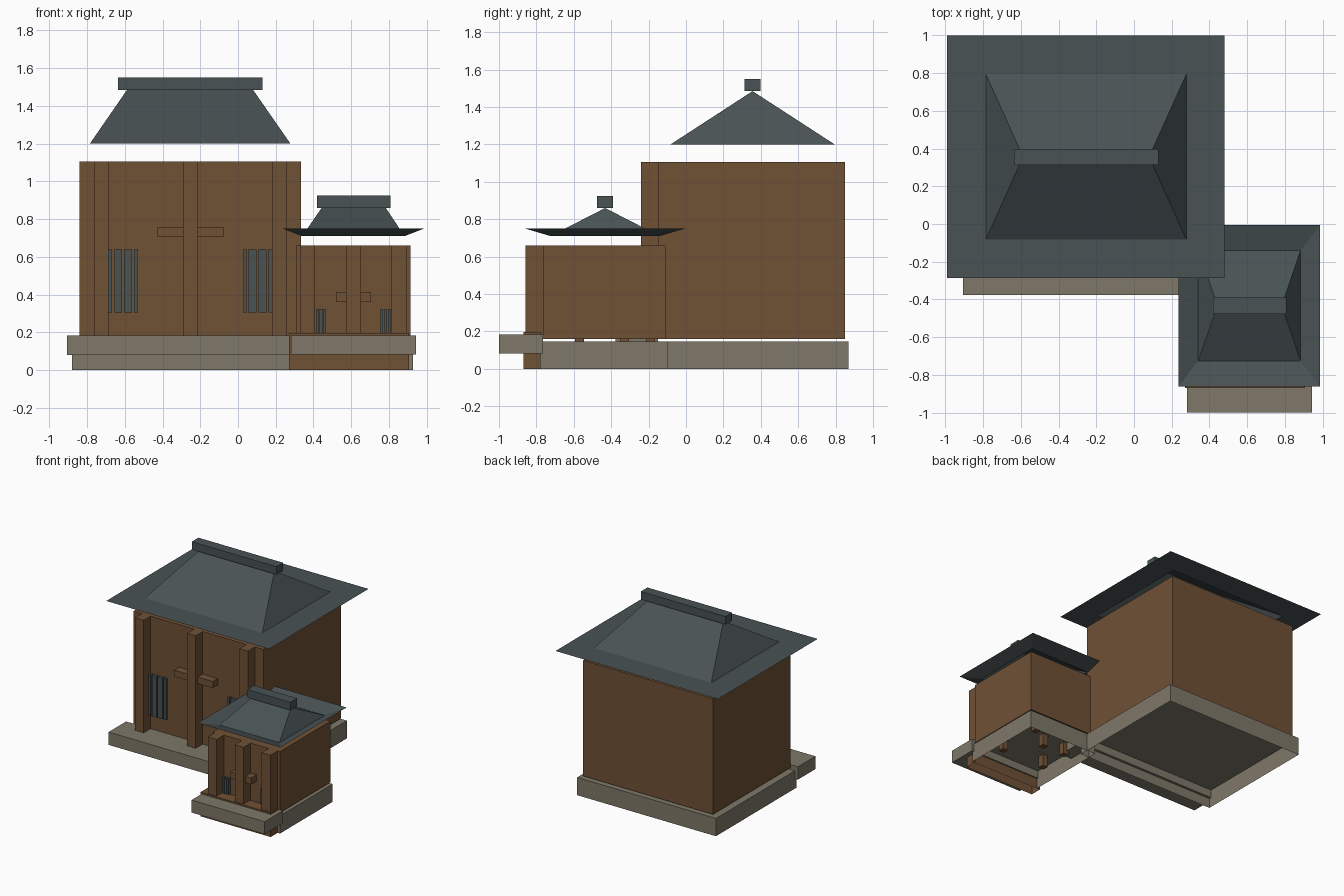
import bpy, bmesh

if "Cube" in bpy.data.objects:
    bpy.data.objects.remove(bpy.data.objects["Cube"])


def material(name, rgb):
    m = bpy.data.materials.new(name)
    m.diffuse_color = (*rgb, 1)
    m.use_nodes = True
    m.node_tree.nodes["Principled BSDF"].inputs["Base Color"].default_value = m.diffuse_color
    return m


WOOD = material("brown_wood", (0.160, 0.082, 0.036))
STONE = material("grey_stone", (0.210, 0.188, 0.140))
TILE = material("slate_tile", (0.066, 0.085, 0.088))


def finish(name, bm, mat):
    mesh = bpy.data.meshes.new(name)
    bm.to_mesh(mesh)
    bm.free()
    mesh.materials.append(mat)
    ob = bpy.data.objects.new(name, mesh)
    bpy.context.collection.objects.link(ob)
    return ob


def box(name, mat, x, y, z, open_bottom=False):
    """Box from (min, max) pairs, optionally without its bottom face."""
    bm = bmesh.new()
    bmesh.ops.create_cube(bm, size=1)
    for v in bm.verts:
        for i, (lo, hi) in enumerate((x, y, z)):
            v.co[i] = lo if v.co[i] < 0 else hi
    bm.normal_update()
    if open_bottom:
        down = [f for f in bm.faces if f.normal.z < -0.5]
        bmesh.ops.delete(bm, geom=down, context='FACES_ONLY')
    return finish(name, bm, mat)


def ring(bm, x, y, z):
    return [bm.verts.new((x[i], y[j], z)) for i, j in ((0, 0), (1, 0), (1, 1), (0, 1))]


def hip_roof(name, outer_x, outer_y, outer_z, inner_x, inner_y, inner_z, ridge_x, ridge_z):
    """Thin skirt of eaves around a hipped roof, open underneath."""
    bm = bmesh.new()
    a = ring(bm, outer_x, outer_y, outer_z)
    b = ring(bm, inner_x, inner_y, inner_z)
    for i in range(4):
        j = (i + 1) % 4
        bm.faces.new((a[i], a[j], b[j], b[i]))
    mid = sum(inner_y) / 2
    r0, r1 = (bm.verts.new((x, mid, ridge_z)) for x in ridge_x)
    bm.faces.new((b[0], b[1], r1, r0))
    bm.faces.new((b[1], b[2], r1))
    bm.faces.new((b[2], b[3], r0, r1))
    bm.faces.new((b[3], b[0], r0))
    return finish(name, bm, TILE)


def facade(prefix, cx, pillar_offset, pillar_w, pillar_y, z, bar_w, bar_y, bar_z,
           slats, slat_y, slat_z):
    """Three pillars, a cross bar and two mirrored slatted windows."""
    for n, off in (("left", -pillar_offset), ("middle", 0), ("right", pillar_offset)):
        x = cx + off
        box(f"{prefix}_pillar_{n}", WOOD, (x - pillar_w / 2, x + pillar_w / 2), pillar_y, z)
    box(f"{prefix}_door_bar", WOOD, (cx - bar_w / 2, cx + bar_w / 2), bar_y, bar_z)
    for side, s in (("left", -1), ("right", 1)):
        for k, (p, q) in enumerate(slats):
            xs = sorted((cx + s * p, cx + s * q))
            box(f"{prefix}_window_slat_{side}_{k}", TILE, xs, slat_y, slat_z)


# Large hall
box("hall_base", STONE, (-0.88, 0.375), (-0.17, 0.87), (0, 0.145), True)
box("hall_step", STONE, (-0.907, 0.40), (-0.376, -0.15), (0.08, 0.185))
box("hall_body", WOOD, (-0.84, 0.335), (-0.15, 0.85), (0.16, 1.105))
facade("hall", -0.2525, 0.472, 0.077, (-0.24, -0.14), (0.16, 1.105),
       0.35, (-0.215, -0.14), (0.705, 0.758),
       ((0.278, 0.298), (0.309, 0.351), (0.361, 0.403), (0.414, 0.434)),
       (-0.175, -0.145), (0.305, 0.64))
hip_roof("hall_roof", (-0.99, 0.48), (-0.287, 1.0), 1.20,
         (-0.785, 0.278), (-0.083, 0.795), 1.20, (-0.588, 0.08), 1.485)
box("hall_ridge", TILE, (-0.637, 0.13), (0.313, 0.398), (1.485, 1.55))

# Small annex
box("annex_base", STONE, (0.297, 0.926), (-0.78, -0.10), (0, 0.145), True)
box("annex_step", STONE, (0.28, 0.942), (-1.0, -0.765), (0.083, 0.185))
box("annex_sill", WOOD, (0.27, 0.905), (-0.87, -0.775), (0, 0.197), True)
box("annex_body", WOOD, (0.31, 0.914), (-0.765, -0.11), (0.16, 0.66))
facade("annex", 0.611, 0.243, 0.079, (-0.857, -0.755), (0.16, 0.66),
       0.185, (-0.835, -0.755), (0.362, 0.415),
       ((0.145, 0.158), (0.164, 0.178), (0.184, 0.198)),
       (-0.79, -0.76), (0.195, 0.325))
hip_roof("annex_roof", (0.237, 0.985), (-0.86, -0.005), 0.75,
         (0.34, 0.882), (-0.725, -0.14), 0.71, (0.443, 0.783), 0.86)
box("annex_ridge", TILE, (0.418, 0.807), (-0.477, -0.39), (0.86, 0.925))

# Short pegs under the annex floor
for n, (x, y) in enumerate(((0.41, -0.57), (0.80, -0.57), (0.41, -0.33), (0.61, -0.33), (0.80, -0.19))):
    box(f"floor_peg_{n}", WOOD, (x - 0.024, x + 0.024), (y - 0.024, y + 0.024), (0.05, 0.165))
